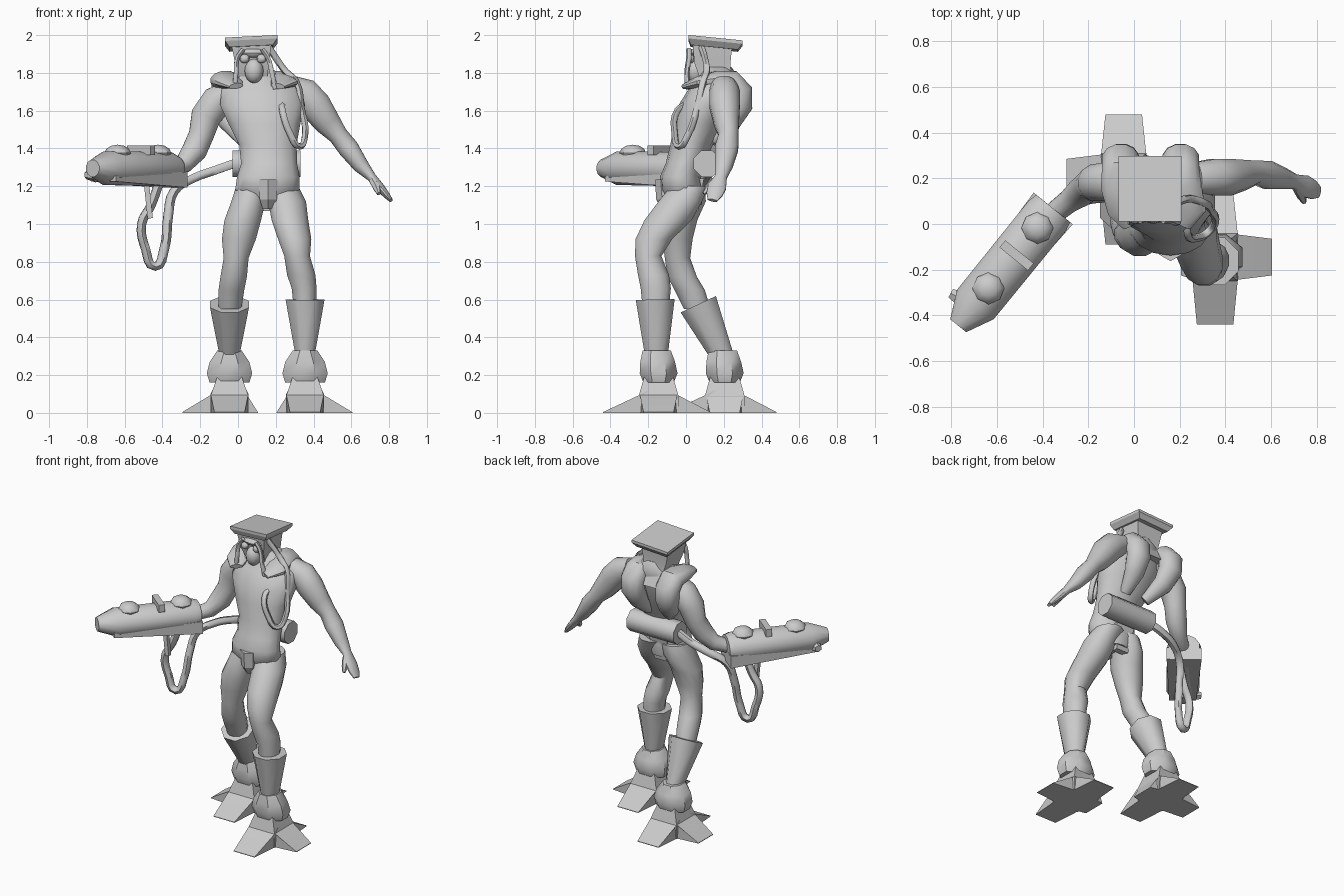
import bpy, bmesh, math
from mathutils import Vector

cube = bpy.data.objects.get("Cube")
if cube:
    bpy.data.objects.remove(cube, do_unlink=True)

grey = bpy.data.materials.new("plain_grey")
grey.use_nodes = True
grey.diffuse_color = (0.6, 0.6, 0.6, 1)
grey.node_tree.nodes["Principled BSDF"].inputs["Base Color"].default_value = (0.6, 0.6, 0.6, 1)

X, Y, Z = Vector((1, 0, 0)), Vector((0, 1, 0)), Vector((0, 0, 1))


def finish(obj, angle=40):
    """Give an object its colour and smooth its shallow edges."""
    obj.data.materials.clear()
    obj.data.materials.append(grey)
    bpy.ops.object.select_all(action='DESELECT')
    obj.select_set(True)
    bpy.context.view_layer.objects.active = obj
    bpy.ops.object.shade_smooth_by_angle(angle=math.radians(angle))
    return obj


def mesh_object(name, bm, angle=40):
    bmesh.ops.recalc_face_normals(bm, faces=bm.faces)
    data = bpy.data.meshes.new(name)
    bm.to_mesh(data)
    bm.free()
    obj = bpy.data.objects.new(name, data)
    bpy.context.collection.objects.link(obj)
    return finish(obj, angle)


def loft(name, rings, sides=12, ref=Y, level=False, angle=40):
    """Skin elliptical rings (x, y, z, half width, half depth) along a path."""
    bm = bmesh.new()
    centres = [Vector(r[:3]) for r in rings]
    loops = []
    for i, ring in enumerate(rings):
        u, v = X, Y
        if not level:
            t = (centres[min(i + 1, len(rings) - 1)] - centres[max(i - 1, 0)]).normalized()
            u = ref.cross(t).normalized()
            v = t.cross(u)
        grow = 1 / math.cos(math.pi / sides)
        loop = []
        for k in range(sides):
            a = (k + 0.5) * math.tau / sides
            offset = u * (math.cos(a) * ring[3]) + v * (math.sin(a) * ring[-1])
            loop.append(bm.verts.new(centres[i] + offset * grow))
        loops.append(loop)
    for a, b in zip(loops, loops[1:]):
        for k in range(sides):
            n = (k + 1) % sides
            bm.faces.new((a[k], a[n], b[n], b[k]))
    bm.faces.new(loops[0][::-1])
    bm.faces.new(loops[-1])
    return mesh_object(name, bm, angle)


def hose(name, points, radius):
    """Round tube through the points."""
    curve = bpy.data.curves.new(name, 'CURVE')
    curve.dimensions = '3D'
    curve.bevel_depth, curve.bevel_resolution, curve.resolution_u = radius, 1, 4
    curve.use_fill_caps = True
    spline = curve.splines.new('BEZIER')
    spline.bezier_points.add(len(points) - 1)
    for knot, p in zip(spline.bezier_points, points):
        knot.co = p
        knot.handle_left_type = knot.handle_right_type = 'AUTO'
    obj = bpy.data.objects.new(name, curve)
    bpy.context.collection.objects.link(obj)
    bpy.ops.object.select_all(action='DESELECT')
    obj.select_set(True)
    bpy.context.view_layer.objects.active = obj
    bpy.ops.object.convert(target='MESH')
    return finish(bpy.context.object, 60)


def ball(name, centre, size, segments=12):
    bm = bmesh.new()
    bmesh.ops.create_uvsphere(bm, u_segments=segments, v_segments=segments // 2 + 2, radius=1)
    for v in bm.verts:
        v.co = Vector(centre) + Vector(a * b for a, b in zip(v.co, size))
    return mesh_object(name, bm)


# Torso, with hips and chest
loft("torso", [(.16, 0, 1.10, .09, .08), (.155, -.02, 1.18, .17, .11), (.16, -.03, 1.25, .165, .105),
               (.165, -.005, 1.32, .148, .1), (.158, .03, 1.42, .152, .11), (.14, .07, 1.53, .19, .13),
               (.13, .1, 1.63, .225, .135), (.125, .14, 1.72, .21, .12), (.11, .17, 1.78, .13, .1),
               (.1, .16, 1.83, .07, .08)], 14, level=True)
loft("codpiece", [(.16, -.08, 1.08, .03, .04), (.16, -.095, 1.13, .045, .055),
                  (.16, -.105, 1.235, .05, .05)], 6, level=True, angle=20)
loft("back_flap", [(.15, .045, 1.07, .045, .02), (.15, .055, 1.24, .07, .04)], 4, level=True)

# Legs
loft("left_leg", [(.23, .02, 1.2, .09, .1), (.26, -.03, 1.12, .1, .115), (.275, -.095, 1.02, .097, .125),
                  (.3, -.17, .92, .088, .097), (.313, -.2, .83, .068, .07), (.335, -.172, .73, .075, .082),
                  (.35, -.16, .66, .066, .08), (.355, -.16, .56, .06, .07)], level=True)
loft("right_leg", [(.08, 0, 1.2, .09, .1), (.055, -.01, 1.12, .09, .115), (.025, -.04, 1.02, .097, .1),
                   (.005, -.045, .92, .09, .08), (-.01, -.045, .82, .066, .067), (-.023, -.02, .72, .07, .078),
                   (-.035, .02, .65, .068, .08), (-.042, .06, .55, .06, .07)], level=True)


def foot(side, out, x, y, boot_top):
    """Tapered boot, ankle cuff and four-pointed sole; out is the outward x sign."""
    loft(side + "_boot", [(x, y - .012, .3, .05, .06), (x, *boot_top, .103, .103)], 8, angle=60)
    loft(side + "_ankle_cuff", [(x, y, .16, .105, .08), (x, y, .21, .12, .1), (x, y - .005, .27, .105, .092),
                                (x, y - .01, .33, .065, .075)], 8, level=True)
    loft(side + "_foot", [(x, y, 0, .1, .105), (x, y, .09, .1, .105), (x, y, .25, .045, .06)],
         4, level=True, angle=10)
    for part, d, reach in (("outer", X * out, .25), ("inner", X * -out, .15),
                           ("front", -Y, .295), ("back", Y, .275)):
        across = Z.cross(d)
        base = Vector((x, y, 0))
        bm = bmesh.new()
        rows = [[bm.verts.new(base + d * r + across * w * s + Z * h) for s in (-1, 1)]
                for r, w, h in ((.05, .1, 0), (reach, .08, 0), (reach, .08, .004), (.09, .1, .1), (.05, .09, .12))]
        for i, row in enumerate(rows):
            nxt = rows[(i + 1) % len(rows)]
            bm.faces.new((row[0], row[1], nxt[1], nxt[0]))
        bm.faces.new([r[0] for r in rows])
        bm.faces.new([r[1] for r in rows])
        mesh_object(f"{side}_{part}_sole_point", bm, 10)


foot("left", 1, .355, -.145, (-.163, .6))
foot("right", -1, -.045, .205, (.065, .575))

# Arms and hands
loft("left_arm", [(.27, .2, 1.73, .06, .07), (.35, .205, 1.69, .085, .08), (.41, .205, 1.625, .085, .08),
                  (.475, .215, 1.535, .07, .066), (.53, .225, 1.47, .052, .052), (.585, .215, 1.4, .055, .062),
                  (.65, .2, 1.31, .042, .047), (.705, .185, 1.25, .025, .032), (.75, .165, 1.195, .024, .048),
                  (.785, .15, 1.155, .018, .042), (.81, .14, 1.125, .01, .026)])
loft("left_thumb", [(.715, .16, 1.23, .02), (.735, .12, 1.19, .018), (.745, .095, 1.16, .009)], 6)
loft("right_arm", [(-.03, .17, 1.71, .06, .07), (-.11, .185, 1.65, .085, .085), (-.17, .18, 1.57, .08, .08),
                   (-.195, .17, 1.47, .066, .065), (-.23, .14, 1.39, .066, .062), (-.285, .1, 1.32, .05, .05),
                   (-.36, .04, 1.29, .04, .045)])

# Thick padded straps running over the shoulders and tapering down the back
for side, s in (("left", 1), ("right", -1)):
    loft(side + "_back_pad",
         [(.1 + s * .11, -.005, 1.73, .015, .04), (.1 + s * .145, .06, 1.75, .03, .07),
          (.075 + s * .14, .16, 1.76, .05, .08), (.073 + s * .133, .24, 1.75, .065, .08),
          (.073 + s * .132, .285, 1.7, .068, .08), (.073 + s * .13, .285, 1.63, .068, .078),
          (.08 + s * .115, .235, 1.54, .055, .065), (.11 + s * .08, .14, 1.44, .03, .035)], 12, ref=X)

# Head, flat-topped cap and face
loft("head", [(.08, .17, 1.68, .08, .12), (.08, .155, 1.78, .075, .085), (.075, .14, 1.85, .09, .095),
              (.07, .14, 1.95, .105, .105)], 4, level=True, angle=20)
cap = loft("cap_plate", [(.07, .15, 1.93, .115, .125), (.07, .155, 1.962, .138, .143),
                         (.07, .155, 1.98, .138, .143)], 4, level=True, angle=10)
for v in cap.data.vertices:
    v.co.z += .05 * (v.co.x - .07) - .1 * (v.co.y - .15)
ball("snout", (.085, .05, 1.81), (.05, .05, .065))
ball("brow", (.078, .05, 1.905), (.085, .035, .025), 8)
for side, s in (("left", 1), ("right", -1)):
    ball(side + "_eyepiece", (.08 + s * .045, .025, 1.875), (.026, .02, .024), 8)
    hose(side + "_face_strap", [(.078 + s * .05, .015, 1.925), (.078 + s * .08, .015, 1.88),
                                (.085 + s * .095, .005, 1.8), (.09 + s * .108, .01, 1.715)], .014)

# Breathing hose hanging on the chest
hose("chest_hose", [(.16, .08, 1.94), (.2, .1, 1.88), (.25, .11, 1.81), (.31, .09, 1.75), (.335, .06, 1.62),
                    (.355, .01, 1.47), (.325, -.035, 1.41), (.275, -.06, 1.48), (.235, -.045, 1.6),
                    (.235, .02, 1.64)], .018)

# Waist tank and its supply hose
loft("waist_tank", [(-.03, .11, 1.32, .07), (.33, .11, 1.32, .07)], 8, ref=Z, angle=50)
hose("supply_hose", [(-.02, .11, 1.32), (-.12, .12, 1.285), (-.24, .1, 1.24), (-.34, .04, 1.17),
                     (-.37, 0, 1.04), (-.39, -.03, .87), (-.44, -.05, .775), (-.49, -.06, .87),
                     (-.51, -.07, 1), (-.46, -.06, 1.1), (-.42, -.05, 1.21)], .026)

# Launcher held in the right hand
aim = Vector((-.63, -.777, 0))
aside = Vector((.777, -.63, 0))


def along(t, z, s=0):
    return tuple(Vector((-.36, .06, z)) + aim * t + aside * s)


loft("launcher_body", [(*along(-.01, 1.29), .095, .08), (*along(.03, 1.29), .105, .092),
                       (*along(.53, 1.295), .103, .088), (*along(.65, 1.295), .045, .045)], 12, ref=Z)
loft("launcher_tray", [(*along(-.01, 1.235), .11, .042), (*along(.56, 1.24), .085, .015)], 4, ref=Z)
for i, t in enumerate((.1, .44)):
    ball(f"launcher_knob_{i + 1}", along(t, 1.375), (.07, .07, .045), 8)
loft("launcher_crossbar", [(*along(.25, 1.39, -.075), .02, .025), (*along(.25, 1.39, .085), .02, .025)],
     4, ref=Z)
loft("launcher_side_nub", [(*along(.55, 1.26, -.06), .035), (*along(.56, 1.26, -.115), .02)], 6, ref=Z)
loft("launcher_trigger", [(-.485, -.1, 1.22, .014), (-.465, -.1, 1.03, .014)], 4)
